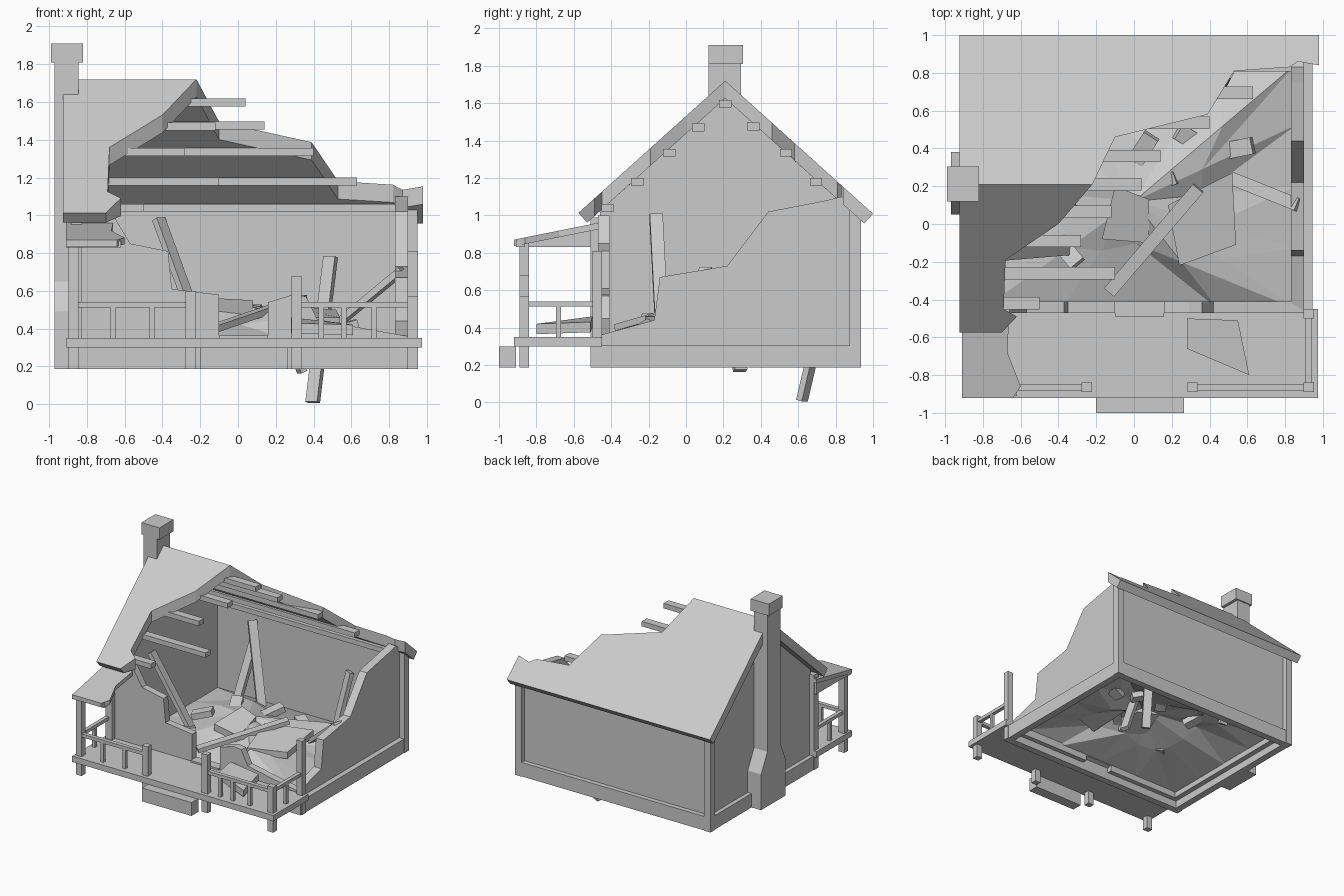
import bpy, bmesh, math, random
from mathutils import Vector

if "Cube" in bpy.data.objects:
    bpy.data.objects.remove(bpy.data.objects["Cube"])
random.seed(4)
Z0 = .187   # underside of the building


def finish(name, bm):
    bmesh.ops.recalc_face_normals(bm, faces=bm.faces)
    me = bpy.data.meshes.new(name)
    bm.to_mesh(me)
    bm.free()
    ob = bpy.data.objects.new(name, me)
    bpy.context.collection.objects.link(ob)
    return ob


def loft(name, top, bottom):
    """Solid between two matching 3D polygons."""
    bm = bmesh.new()
    a = [bm.verts.new(p) for p in top]
    b = [bm.verts.new(p) for p in bottom]
    bm.faces.new(a)
    bm.faces.new(b[::-1])
    n = len(a)
    for i in range(n):
        bm.faces.new((a[i], b[i], b[(i + 1) % n], a[(i + 1) % n]))
    return finish(name, bm)


def extrude(name, pts, vec):
    return loft(name, pts, [Vector(p) + Vector(vec) for p in pts])


def box(name, x0, x1, y0, y1, z0, z1):
    return extrude(name, [(x0, y0, z0), (x1, y0, z0), (x1, y1, z0), (x0, y1, z0)], (0, 0, z1 - z0))


def beam(name, p, q, w=0.07, t=0.035):
    """Plank from p to q."""
    p, q = Vector(p), Vector(q)
    d = (q - p).normalized()
    s = d.cross(Vector((0, 0, 1))).normalized()
    u = d.cross(s)
    c = [p + s * w / 2 * i + u * t / 2 * j for i, j in ((-1, -1), (1, -1), (1, 1), (-1, 1))]
    return extrude(name, c, q - p)


# Roof slopes: broken edges are cut vertically, eaves square to the slope
RIDGE_Y, RIDGE_Z, K = 0.21, 1.72, 0.9


def slope(name, sign, eave, pts):
    n = Vector((0, sign * K, 1)).normalized()
    top = [Vector((x, y, RIDGE_Z - K * abs(y - RIDGE_Y))) for x, y in pts]
    loft(name, top, [p - (n * .07 if p.y * sign > eave else Vector((0, 0, .094))) for p in top])


slope("roof_rear", 1, .95, [(-.925, .21), (-.22, .21), (-.1, .46), (.39, .58), (.53, .81),
                            (.82, .83), (.87, .86), (.98, .84), (.98, 1.0), (-.925, 1.0)])
slope("roof_front", -1, .55, [(-.925, .21), (-.22, .21), (-.4, 0), (-.68, -.19), (-.69, -.45),
                              (-.62, -.49), (-.7, -.575), (-.925, -.575)])

# Walls
extrude("left_gable_wall", [(-.845, y, z) for y, z in
        ((-.46, .25), (-.46, 1.03), (.21, 1.64), (.88, 1.03), (.88, .25))], (.07, 0, 0))
box("back_wall", -.84, .9, .83, .89, .25, 1.05)
extrude("right_broken_wall", [(.83, y, z) for y, z in
        ((-.46, .25), (-.46, .36), (-.17, .44), (-.14, .67), (.22, .73), (.44, 1.02),
         (.75, 1.08), (.83, 1.1), (.88, 1.06), (.88, .25))], (.07, 0, 0))
extrude("front_wall_left", [(x, -.47, z) for x, z in
        ((-.84, .25), (-.84, 1.0), (-.66, 1.0), (-.57, .85), (-.37, .81), (-.35, .61),
         (-.1, .58), (-.1, .25))], (0, .06, 0))
extrude("front_wall_right", [(x, -.47, z) for x, z in
        ((.16, .25), (.16, .54), (.29, .58), (.36, .57), (.42, .45), (.62, .41), (.9, .36), (.9, .25))],
        (0, .06, 0))
box("door_sill", -.1, .16, -.49, -.41, .3, .365)

# Base sills and corner posts
box("sill_front", -.88, .945, -.51, -.45, Z0, .305)
box("sill_back", -.88, .945, .87, .93, Z0, .305)
box("sill_left", -.88, -.82, -.45, .87, Z0, .305)
box("sill_right", .885, .945, -.45, .87, Z0, .305)
for n, x, y, top in (("rear_left", -.855, .905, 1.06), ("rear_right", .92, .905, 1.06),
                     ("front_left", -.855, -.48, .99)):
    box("corner_post_" + n, x - .03, x + .03, y - .03, y + .03, Z0, top)

# Chimney with sloped shoulders
extrude("chimney", [(-.97, y, z) for y, z in
        ((.05, Z0), (.05, .49), (.12, .65), (.12, 1.81), (.295, 1.81), (.295, .65),
         (.38, .49), (.38, Z0))], (.125, 0, 0))
box("chimney_cap", -.99, -.82, .12, .305, 1.81, 1.91)

# Exposed roof purlins
for y, z, x1 in ((.21, 1.597, .04), (.065, 1.47, -.12), (-.09, 1.335, -.28), (-.26, 1.18, -.1),
                 (-.42, 1.04, -.5), (.36, 1.475, .14), (.535, 1.335, .4), (.695, 1.18, .63), (.84, 1.04, .83)):
    box("purlin", -.8, x1, y - .033, y + .033, z - .021, z + .021)

# Porch deck, step, posts and railings
box("porch_deck", -.91, .975, -.92, -.45, .3, .35)
box("porch_step", -.2, .265, -1.0, -.91, Z0, .3)
for x, y, top in ((-.87, -.865, .85), (-.25, -.865, .6), (.31, -.865, .68), (.925, -.865, .57),
                  (.925, -.475, .81)):
    box("porch_post", x - .027, x + .027, y - .025, y + .025, Z0, top)
for x0, x1, bal in ((-.87, -.25, (-.66, -.455)), (.31, .925, (.44, .56, .72))):
    box("porch_rail", x0, x1, -.882, -.848, .512, .54)
    for b in bal:
        box("baluster", b - .014, b + .014, -.879, -.851, .34, .515)
for x in (-.87, .925):
    box("side_rail", x - .016, x + .016, -.865, -.475, .512, .54)
    box("side_baluster", x - .014, x + .014, -.695, -.667, .34, .515)

# Remains of the porch roof, with a closed left side
extrude("porch_roof", [(x, y, .87 + (y + .92) * .2) for x, y in
        ((-.91, -.92), (-.64, -.92), (-.6, -.86), (-.67, -.68), (-.66, -.45), (-.91, -.45))],
        (0, 0, -.035))
box("porch_roof_beam", -.91, -.62, -.91, -.86, .83, .865)
extrude("porch_roof_side", [(-.9, -.91, .83), (-.9, -.46, .83), (-.9, -.46, .95), (-.9, -.91, .86)], (.04, 0, 0))

# Collapsed floor: low-poly mound, open underneath, meeting the walls all round
bm = bmesh.new()
X0, X1, Y0, Y1, S = -.8, .86, -.45, .85, 4
peak_at = Vector((.0, .12, .54))
rim = []
for i in range(S):
    rim.append((X0 + (X1 - X0) * i / S, Y0))
for i in range(S):
    rim.append((X1, Y0 + (Y1 - Y0) * i / S))
for i in range(S):
    rim.append((X1 - (X1 - X0) * i / S, Y1))
for i in range(S):
    rim.append((X0, Y1 - (Y1 - Y0) * i / S))
outer = [bm.verts.new((x, y, .29)) for x, y in rim]
inner = []
for x, y in rim:
    f = random.uniform(.38, .58)
    p = peak_at.lerp(Vector((x, y, .33)), f)
    inner.append(bm.verts.new((p.x, p.y, .43 + random.uniform(-.04, .04))))
top = bm.verts.new(peak_at)
N = len(rim)
for i in range(N):
    j = (i + 1) % N
    bm.faces.new((outer[i], outer[j], inner[i]))
    bm.faces.new((outer[j], inner[j], inner[i]))
    bm.faces.new((inner[i], inner[j], top))
finish("rubble_mound", bm)

# Fallen planks
for p, q in (((-.13, -.36, .4), (.34, .19, .56)),
             ((.87, .1, .71), (.52, .24, .42)),
             ((.49, .8, .78), (.395, .62, .01)),
             ((-.42, .79, .98), (-.2, .6, .38)),
             ((-.41, .8, .8), (-.43, .6, .36)),
             ((-.7, -.16, 1.0), (-.34, -.13, .42)),
             ((.34, .29, .17), (.2, .24, .5))):
    beam("fallen_plank", p, q)

# Broken slabs lying on the rubble and the porch
for pts in (((.18, .1, .53), (.24, -.22, .46), (.54, -.11, .46), (.52, .27, .5)),
            ((-.17, -.08, .5), (.08, -.1, .47), (.08, .13, .55), (-.1, .2, .56)),
            ((.28, -.5, .46), (.28, -.66, .43), (.61, -.8, .42), (.55, -.51, .43))):
    extrude("broken_slab", pts, (0, 0, -.055))
for x, y, z, a in ((-.4, .1, .46, .4), (-.3, .4, .44, 2), (.05, .4, .48, 1), (.3, .45, .42, 2.6),
                   (-.35, -.15, .43, 5.4), (.55, .4, .4, .2)):
    d = Vector((math.cos(a), math.sin(a), .3)) * .08
    beam("rubble_chunk", Vector((x, y, z)) - d, Vector((x, y, z)) + d, .09, .05)
